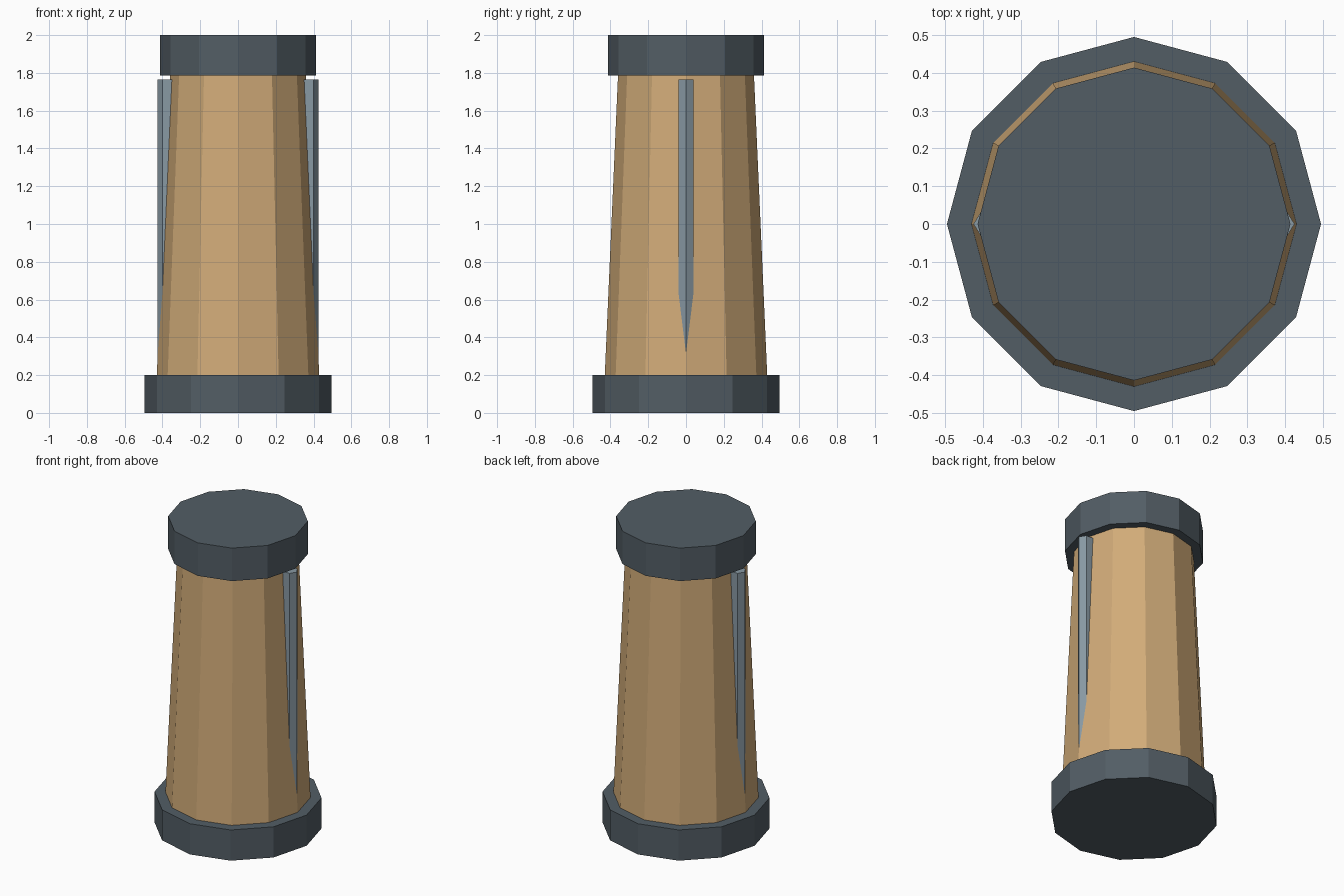
import bpy, bmesh

if "Cube" in bpy.data.objects:
    bpy.data.objects.remove(bpy.data.objects["Cube"])

def material(name, rgb):
    m = bpy.data.materials.new(name)
    m.diffuse_color = (*rgb, 1)
    m.use_nodes = True
    m.node_tree.nodes["Principled BSDF"].inputs["Base Color"].default_value = m.diffuse_color
    return m

dark = material("dark_metal", (0.085, 0.11, 0.13))
wood = material("wood", (0.64, 0.41, 0.19))
steel = material("light_metal", (0.25, 0.32, 0.37))

def drum(name, r_bottom, r_top, z0, z1, mat):
    """Twelve-sided drum or tapered column between two heights."""
    bpy.ops.mesh.primitive_cone_add(vertices=12, radius1=r_bottom, radius2=r_top,
                                    depth=z1 - z0, location=(0, 0, (z0 + z1) / 2))
    ob = bpy.context.object
    ob.name = name
    ob.data.materials.append(mat)

def fin(name, side, z0, z1):
    """Ridged upright strip that sinks into the tapered column."""
    profile = [(0.33, -0.04), (0.40, -0.04), (0.425, 0), (0.40, 0.04), (0.33, 0.04)]
    bm = bmesh.new()
    face = bm.faces.new([bm.verts.new((side * x, y, z0)) for x, y in profile])
    ext = bmesh.ops.extrude_face_region(bm, geom=[face])
    top = [v for v in ext["geom"] if isinstance(v, bmesh.types.BMVert)]
    bmesh.ops.translate(bm, verts=top, vec=(0, 0, z1 - z0))
    bmesh.ops.recalc_face_normals(bm, faces=bm.faces)
    mesh = bpy.data.meshes.new(name)
    bm.to_mesh(mesh)
    bm.free()
    mesh.materials.append(steel)
    bpy.context.collection.objects.link(bpy.data.objects.new(name, mesh))

# Base, column and cap
drum("base", 0.495, 0.495, 0, 0.2, dark)
drum("column", 0.43, 0.36, 0.2, 1.785, wood)
drum("cap", 0.414, 0.414, 1.785, 2.0, dark)

# Side strips
fin("right_strip", 1, 0.3, 1.765)
fin("left_strip", -1, 0.3, 1.765)
